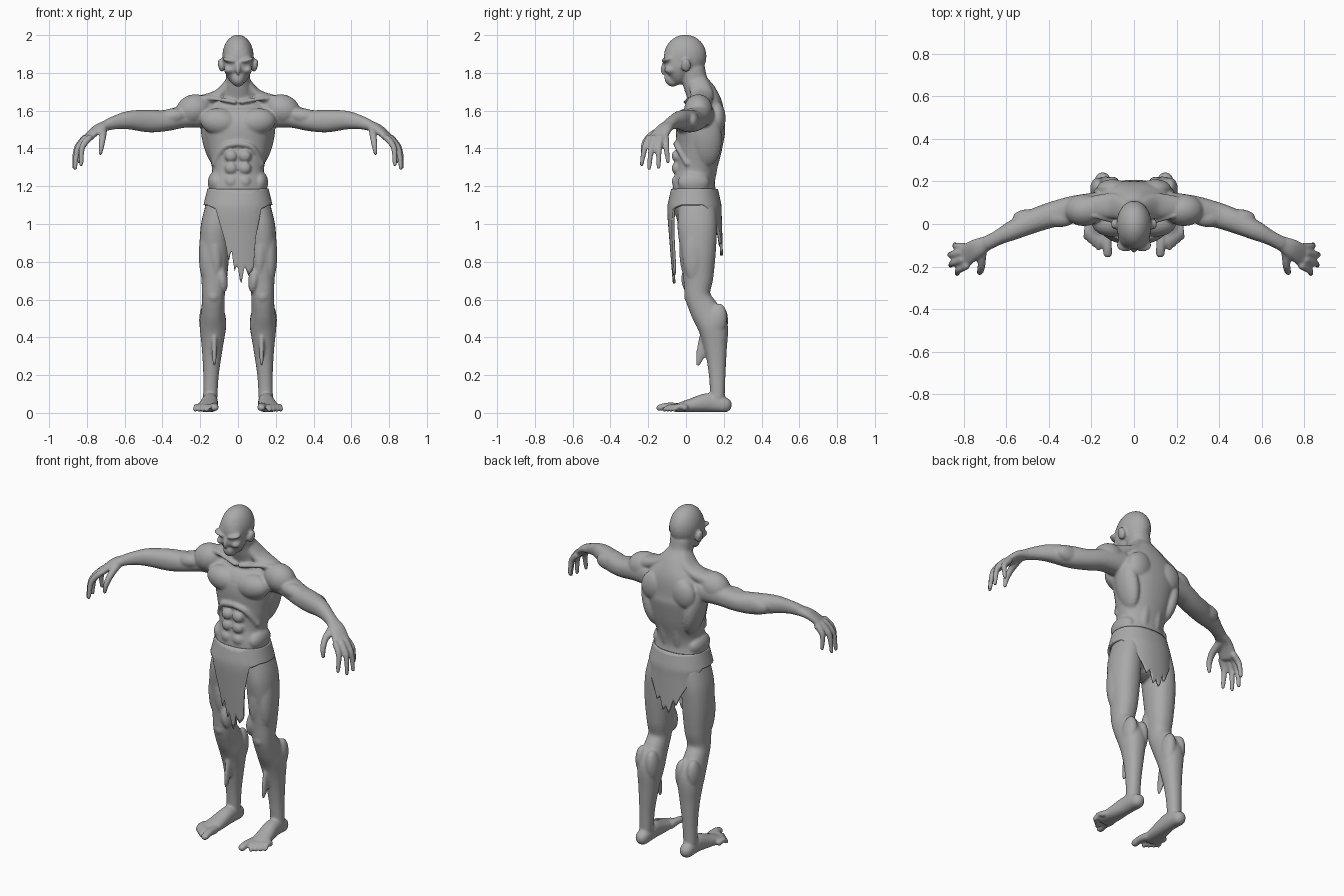
import bpy
import bmesh
import math
from mathutils import Matrix, Vector

cube = bpy.data.objects.get("Cube")
if cube:
    bpy.data.objects.remove(cube, do_unlink=True)

clay = bpy.data.materials.new("grey_clay")
clay.use_nodes = True
grey = (0.4, 0.4, 0.4, 1)
clay.diffuse_color = grey
clay.node_tree.nodes["Principled BSDF"].inputs["Base Color"].default_value = grey


def make_object(name, bm):
    bmesh.ops.recalc_face_normals(bm, faces=bm.faces)
    mesh = bpy.data.meshes.new(name)
    bm.to_mesh(mesh)
    bm.free()
    mesh.materials.append(clay)
    mesh.polygons.foreach_set("use_smooth", [True] * len(mesh.polygons))
    obj = bpy.data.objects.new(name, mesh)
    bpy.context.collection.objects.link(obj)
    return obj


def soft(value, power=0.9):
    """Squares off a circle slightly."""
    return math.copysign(abs(value) ** power, value)


def spline(points, steps=5):
    """Smooth path through points, carrying the radii along."""
    points = [Vector(p) for p in points]
    padded = [points[0], *points, points[-1]]
    path = []
    for a, b, c, d in zip(padded, padded[1:], padded[2:], padded[3:]):
        for i in range(steps):
            t = i / steps
            path.append(b + (c - a) * t / 2
                        + (a * 2 - b * 5 + c * 4 - d) * t * t / 2
                        + (b * 3 - a - c * 3 + d) * t ** 3 / 2)
    return path + [points[-1]]


def tube(bm, points, side=(1, 0, 0), sides=24):
    """Limb through (x, y, z, width, depth) points, with rounded ends."""
    path = spline(points)
    spots = [p.to_3d() if len(p) == 3 else Vector(p[:3]) for p in path]
    rings = []
    last = len(path) - 1
    for i, p in enumerate(path):
        tangent = (spots[min(i + 1, last)] - spots[max(i - 1, 0)]).normalized()
        ring = [(spots[i], p[3], p[4], tangent)]
        if i in (0, last):
            out = -tangent if i == 0 else tangent
            for angle in (0.5, 1.0, 1.35):
                shrink = math.cos(angle)
                reach = out * min(p[3], p[4]) * math.sin(angle)
                ring.append((spots[i] + reach, p[3] * shrink, p[4] * shrink, tangent))
            if i == 0:
                ring.reverse()
        rings += ring
    loops = []
    for centre, wide, deep, tangent in rings:
        u = Vector(side)
        u = (u - tangent * u.dot(tangent)).normalized()
        v = tangent.cross(u)
        turns = [math.tau * k / sides for k in range(sides)]
        loops.append([bm.verts.new(centre + u * wide * soft(math.cos(t))
                                   + v * deep * soft(math.sin(t))) for t in turns])
    for low, high in zip(loops, loops[1:]):
        for k in range(sides):
            n = (k + 1) % sides
            bm.faces.new((low[k], low[n], high[n], high[k]))
    bm.faces.new(loops[0])
    bm.faces.new(loops[-1])


def muscle(bm, centre, size, tilt=0, lean=0):
    """Ellipsoid; tilt turns it in the front plane, lean in the side plane."""
    matrix = (Matrix.Translation(centre) @ Matrix.Rotation(math.radians(tilt), 4, 'Y')
              @ Matrix.Rotation(math.radians(lean), 4, 'X') @ Matrix.Diagonal((*size, 1)))
    bmesh.ops.create_uvsphere(bm, u_segments=24, v_segments=16, radius=1, matrix=matrix)


body = bmesh.new()

# Shoulder, chest and back muscles
muscle(body, (.095, .005, 1.54), (.105, .066, .072), tilt=-8)
muscle(body, (.235, .065, 1.605), (.095, .075, .08), tilt=20)
muscle(body, (.14, .11, 1.45), (.05, .08, .15), tilt=12)
muscle(body, (.1, .165, 1.56), (.075, .045, .085), tilt=-15)
muscle(body, (.04, .135, 1.32), (.035, .035, .2), lean=-8)
tube(body, [(.03, .06, 1.76, .05, .03), (.1, .085, 1.685, .06, .03),
            (.2, .08, 1.64, .05, .04)], side=(0, 1, 0))
tube(body, [(.015, -.005, 1.645, .01, .01), (.1, .015, 1.66, .011, .011),
            (.19, .04, 1.67, .012, .012)], side=(0, 1, 0))

# Rib arch, stomach muscles and flanks
tube(body, [(.01, -.05, 1.425, .018, .016), (.075, -.04, 1.405, .018, .016),
            (.125, .01, 1.32, .018, .016)], side=(0, 1, 0))
for height in (1.36, 1.295, 1.225):
    muscle(body, (.036, -.05, height), (.034, .026, .032))
muscle(body, (.115, .04, 1.22), (.045, .085, .06))
muscle(body, (.08, .09, 1.03), (.08, .08, .09))

# Arm
tube(body, [(.17, .08, 1.58, .07, .07), (.28, .07, 1.57, .063, .06),
            (.38, .045, 1.548, .06, .056), (.47, .015, 1.545, .056, .06),
            (.57, -.03, 1.55, .046, .05), (.64, -.065, 1.54, .035, .038),
            (.69, -.09, 1.525, .034, .03)], side=(0, 1, 0))
muscle(body, (.35, .03, 1.57), (.08, .045, .042), tilt=8)
muscle(body, (.49, .03, 1.545), (.08, .04, .05))

# Hand
tube(body, [(.68, -.085, 1.525, .032, .028), (.74, -.115, 1.505, .045, .024),
            (.795, -.15, 1.455, .052, .02)], side=(.35, .9, 0))
fingers = [((.8, -.105, 1.45), (.84, -.095, 1.33)),
           ((.812, -.135, 1.455), (.868, -.145, 1.3)),
           ((.808, -.168, 1.455), (.862, -.195, 1.295)),
           ((.788, -.197, 1.455), (.83, -.235, 1.315))]
for base, tip in fingers:
    base, tip = Vector(base), Vector(tip)
    bend = base.lerp(tip, 0.45) + Vector((.018, -.004, .012))
    tube(body, [(*base, .018, .018), (*bend, .016, .016), (*tip, .011, .011)],
         side=(0, 1, 0), sides=12)
tube(body, [(.715, -.12, 1.505, .024, .022), (.716, -.19, 1.465, .019, .019),
            (.722, -.222, 1.42, .016, .016), (.728, -.228, 1.375, .011, .011)], sides=12)

# Leg
tube(body, [(.1, .06, 1.08, .075, .1), (.12, .06, .98, .078, .105),
            (.125, .065, .85, .079, .093), (.126, .065, .72, .069, .08),
            (.13, .062, .62, .06, .067), (.133, .1, .54, .062, .077),
            (.133, .142, .46, .07, .08), (.137, .158, .33, .054, .058),
            (.143, .165, .2, .041, .044), (.147, .167, .08, .038, .038)])
muscle(body, (.165, .04, .86), (.042, .06, .17), tilt=-2)
muscle(body, (.12, -.0, .87), (.036, .036, .15), tilt=4)
muscle(body, (.085, .015, .71), (.03, .04, .075), tilt=8)
muscle(body, (.13, .01, .62), (.032, .02, .036))
muscle(body, (.1, .17, .47), (.038, .052, .1), lean=-8)
muscle(body, (.17, .165, .49), (.036, .052, .09), lean=-8)
muscle(body, (.125, .1, .4), (.016, .03, .16), lean=-14)

# Foot and toes
tube(body, [(.147, .205, .042, .038, .04), (.148, .12, .055, .042, .05),
            (.157, .03, .04, .05, .037), (.168, -.05, .026, .057, .022)])
tube(body, [(.13, -.04, .03, .024, .024), (.125, -.1, .035, .021, .02),
            (.124, -.14, .027, .022, .018)], sides=12)
for i in range(4):
    spread = .158 + .02 * i
    tube(body, [(spread, -.04 + .012 * i, .028, .015, .018),
                (spread + .004, -.08 + .014 * i, .034, .014, .014),
                (spread + .008, -.113 + .017 * i, .018, .013, .013)], sides=12)

# Side of the head
muscle(body, (.09, .0, 1.84), (.016, .026, .036), tilt=12)
muscle(body, (.04, -.098, 1.865), (.044, .032, .014), tilt=-14)
muscle(body, (.05, -.08, 1.815), (.025, .035, .022), tilt=-25)

# Mirror everything so far to the other side
copy = bmesh.ops.duplicate(body, geom=body.verts[:] + body.edges[:] + body.faces[:])
for item in copy["geom"]:
    if isinstance(item, bmesh.types.BMVert):
        item.co.x *= -1

# Trunk and neck
tube(body, [(0, .05, 1.03, .14, .1), (0, .05, 1.1, .162, .122),
            (0, .042, 1.2, .152, .112), (0, .052, 1.28, .136, .107),
            (0, .07, 1.4, .162, .12), (0, .08, 1.52, .185, .13),
            (0, .1, 1.61, .17, .1), (0, .085, 1.68, .1, .083),
            (0, .05, 1.75, .066, .068), (0, .035, 1.82, .064, .066)], sides=40)

# Skull, face and nose
muscle(body, (0, -.004, 1.888), (.083, .113, .114))
tube(body, [(0, -.042, 1.89, .076, .076), (0, -.046, 1.83, .076, .072),
            (0, -.06, 1.785, .06, .062), (0, -.075, 1.765, .036, .042)])
muscle(body, (0, -.118, 1.825), (.014, .016, .036), lean=-8)

body_obj = make_object("body", body)
remesh = body_obj.modifiers.new("fuse", 'REMESH')
remesh.mode = 'VOXEL'
remesh.voxel_size = .007
remesh.use_smooth_shade = True
blend = body_obj.modifiers.new("blend", 'SMOOTH')
blend.factor = 0.5
blend.iterations = 5

# Loincloth with ragged flaps
front_hem = [(-.16, 1.1), (-.115, 1.08), (-.065, .9), (-.05, .8), (-.035, .87),
             (-.018, .75), (-.003, .79), (.015, .67), (.035, .78), (.055, .73),
             (.08, .76), (.09, .92), (.12, 1.08), (.16, 1.1)]
back_hem = [(-.17, 1.1), (-.09, .95), (-.06, .88), (-.045, .92), (-.02, .83),
            (0, .87), (.02, .84), (.04, .92), (.06, .89), (.09, .96), (.17, 1.1)]


def hem_height(hem, x):
    for (x0, z0), (x1, z1) in zip(hem, hem[1:]):
        if x0 <= x <= x1:
            return z0 + (z1 - z0) * (x - x0) / (x1 - x0)
    return hem[0][1]


cloth = bmesh.new()
columns, rows = 160, 16
grid = []
for c in range(columns):
    turn = math.tau * c / columns
    across, along = soft(math.cos(turn)), soft(math.sin(turn))
    bottom = hem_height(back_hem if along > 0 else front_hem, across * .177)
    line = []
    for r in range(rows + 1):
        z = 1.185 + (bottom - 1.185) * r / rows
        flare = min(1, (1.185 - z) / .09)
        hang = max(0, 1.05 - z) * (.08 if along < 0 else .03)
        line.append(cloth.verts.new((across * (.155 + .022 * flare),
                                     .045 + along * (.117 + .02 * flare) + hang, z)))
    grid.append(line)
for c in range(columns):
    here, after = grid[c], grid[(c + 1) % columns]
    for r in range(rows):
        cloth.faces.new((here[r], after[r], after[r + 1], here[r + 1]))
cloth_obj = make_object("loincloth", cloth)
thick = cloth_obj.modifiers.new("thickness", 'SOLIDIFY')
thick.thickness = .014
thick.offset = 0
